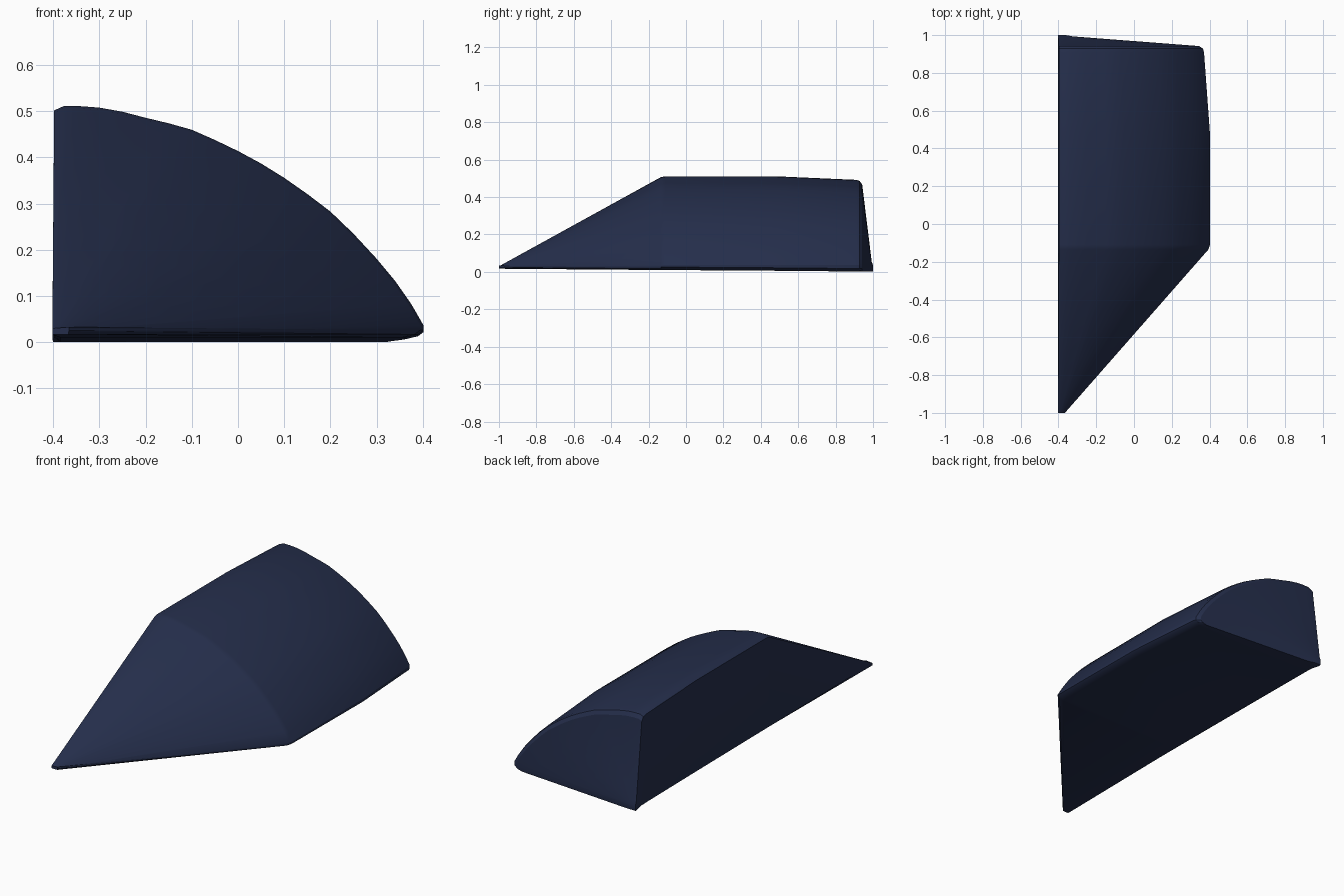
import bpy, bmesh

# Cross-section (x, z): flat inner wall, rolled bottom edge, curved outer skin
PROFILE = [(-0.385, 0.006), (0.36, 0.006), (0.39, 0.013), (0.402, 0.022), (0.402, 0.036),
           (0.375, 0.083), (0.34, 0.133), (0.30, 0.181), (0.25, 0.235), (0.20, 0.283),
           (0.15, 0.321), (0.10, 0.356), (0.05, 0.387), (0.0, 0.414), (-0.05, 0.438),
           (-0.10, 0.460), (-0.15, 0.474), (-0.20, 0.486), (-0.25, 0.499), (-0.30, 0.508),
           (-0.34, 0.511), (-0.378, 0.511), (-0.398, 0.502), (-0.402, 0.03), (-0.398, 0.016)]

# Stations (y, x scale, z scale, floor shift): pointed nose, full body, shallow conical tail
STATIONS = [(-1.0, 0.045, 0.01, 0.011), (-0.135, 0.99, 0.99, 0.004), (-0.11, 1, 1, 0.004),
            (0.48, 1, 1, 0.0), (0.91, 0.961, 0.961, -0.004), (0.928, 0.954, 0.95, -0.005),
            (0.942, 0.93, 0.91, -0.005), (0.993, 0.10, 0.06, -0.005), (1.0, 0.05, 0.02, -0.002)]
BASE = 0.025


def section(bm, y, sx, sz, shift):
    ring = []
    for x, z in PROFILE:
        nx = -0.402 + (x + 0.402) * sx
        nz = BASE + (z - BASE) * sz if z > BASE else z + shift
        ring.append(bm.verts.new((nx, y, nz)))
    return ring


# Hull: loft through the stations and cap both ends
bm = bmesh.new()
rings = [section(bm, *s) for s in STATIONS]
n = len(PROFILE)
for a, b in zip(rings, rings[1:]):
    for i in range(n):
        j = (i + 1) % n
        bm.faces.new((a[i], a[j], b[j], b[i]))
bm.faces.new(rings[0])
bm.faces.new(rings[-1])
bmesh.ops.recalc_face_normals(bm, faces=bm.faces[:])
mesh = bpy.data.meshes.new("wedge_hull")
bm.to_mesh(mesh)
bm.free()
hull = bpy.data.objects.new("wedge_hull", mesh)
bpy.context.collection.objects.link(hull)

# Dark navy finish
mat = bpy.data.materials.new("dark_navy")
mat.diffuse_color = (0.018, 0.027, 0.07, 1)
mesh.materials.append(mat)

bpy.context.view_layer.objects.active = hull
hull.select_set(True)
bpy.ops.object.shade_smooth_by_angle(angle=0.5)
